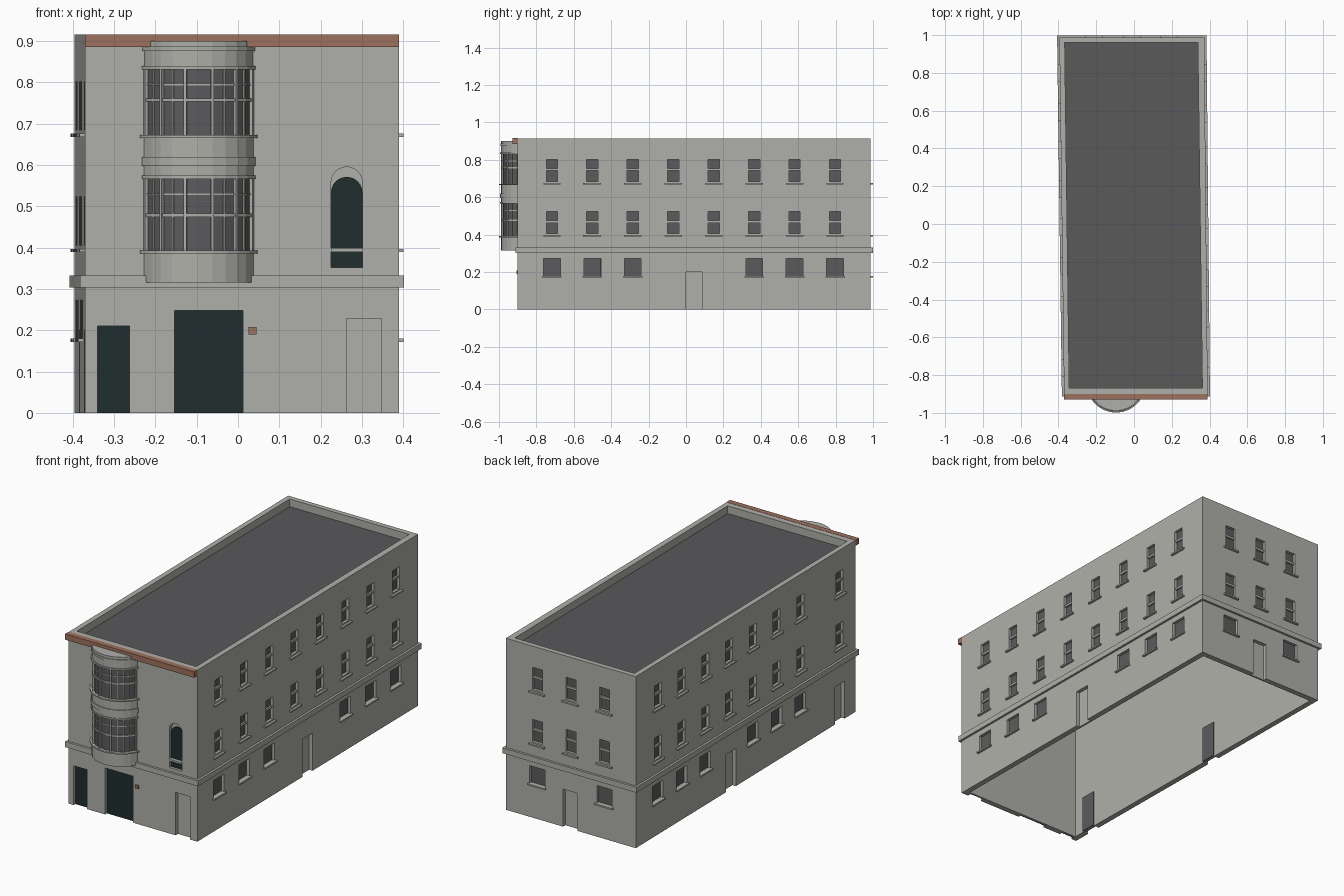
import bpy, bmesh, math
from mathutils import Matrix, Vector

cube = bpy.data.objects.get("Cube")
if cube:
    bpy.data.objects.remove(cube, do_unlink=True)


def material(name, rgb):
    m = bpy.data.materials.new(name)
    m.use_nodes = True
    m.diffuse_color = (*rgb, 1)
    m.node_tree.nodes["Principled BSDF"].inputs["Base Color"].default_value = (*rgb, 1)
    return m


STONE = material("pale_stone", (0.43, 0.43, 0.40))
GLASS = material("dark_glass", (0.105, 0.105, 0.11))
ROOF = material("roof_grey", (0.10, 0.10, 0.105))
GREEN = material("dark_green", (0.014, 0.026, 0.026))
CLAY = material("terracotta", (0.34, 0.165, 0.11))


class Part:
    """Collects prisms into one object."""

    def __init__(self, name, mat):
        self.name, self.mat, self.bm = name, mat, bmesh.new()

    def prism(self, pts, a, b, frame=Matrix()):
        low = [self.bm.verts.new(frame @ Vector((*p, a))) for p in pts]
        high = [self.bm.verts.new(frame @ Vector((*p, b))) for p in pts]
        self.bm.faces.new(low)
        self.bm.faces.new(high)
        for i in range(len(pts)):
            j = (i + 1) % len(pts)
            self.bm.faces.new((low[i], low[j], high[j], high[i]))

    def box(self, frame, u0, u1, z0, z1, d0, d1):
        self.prism([(u0, z0), (u1, z0), (u1, z1), (u0, z1)], d0, d1, frame)

    def finish(self):
        bmesh.ops.recalc_face_normals(self.bm, faces=self.bm.faces)
        mesh = bpy.data.meshes.new(self.name)
        self.bm.to_mesh(mesh)
        self.bm.free()
        mesh.materials.append(self.mat)
        obj = bpy.data.objects.new(self.name, mesh)
        bpy.context.scene.collection.objects.link(obj)
        return obj


# Slightly skewed plan; wall frames use (coordinate along wall, height, outward)
FL, FR, BR, BL = (-0.37, -0.9), (0.39, -0.9), (0.372, 0.987), (-0.395, 0.987)
PLAN = [FL, FR, BR, BL]


def wall_frame(p, q, axis, outward):
    p, q = Vector(p), Vector(q)
    along = (q - p) / (q[axis] - p[axis])
    origin = p - along * p[axis]
    n = Vector((along.y, -along.x)).normalized()
    n = n if n.dot(Vector(outward)) > 0 else -n
    return Matrix(((along.x, 0, n.x, origin.x), (along.y, 0, n.y, origin.y),
                   (0, 1, 0, 0), (0, 0, 0, 1)))


FRONT = wall_frame(FL, FR, 0, (0, -1))
BACK = wall_frame(BL, BR, 0, (0, 1))
LEFT = wall_frame(FR, BR, 1, (1, 0))
RIGHT = wall_frame(FL, BL, 1, (-1, 0))

walls = Part("walls", STONE)
cutter = Part("wall_cutter", STONE)
glass = Part("window_glass", GLASS)
rails = Part("window_rails", STONE)
sills = Part("window_sills", STONE)
course = Part("string_course", STONE)
dark_doors = Part("front_dark_doors", GREEN)
DEPTH = 0.02


def recess(frame, u0, u1, z0, z1, panel=None):
    cutter.box(frame, u0, u1, z0, z1, -DEPTH, 0.05)
    if panel:
        panel.box(frame, u0, u1, max(z0, 0), z1, -DEPTH - 0.001, -DEPTH + 0.005)


def sash_window(frame, u, z0, z1):
    recess(frame, u - 0.03, u + 0.03, z0, z1, glass)
    mid = z0 + (z1 - z0) * 0.54
    rails.box(frame, u - 0.03, u + 0.03, mid - 0.006, mid + 0.006, -DEPTH, -0.006)
    sills.box(frame, u - 0.046, u + 0.046, z0 - 0.016, z0 - 0.008, -0.005, 0.012)


def low_window(frame, u):
    recess(frame, u - 0.045, u + 0.045, 0.18, 0.273, glass)
    sills.box(frame, u - 0.052, u + 0.052, 0.172, 0.18, -0.005, 0.012)


def door(frame, u0, u1, top, panel=None):
    recess(frame, u0, u1, -0.05, top, panel)


# Main shell, hollow interior and sunken roof
walls.prism(PLAN, 0, 0.915)
T = 0.03
cutter.prism([(x - math.copysign(T, x), y - math.copysign(T, y)) for x, y in PLAN], -0.1, 0.845)
ROOF_PLAN = [(-0.343, -0.868), (0.362, -0.868), (0.338, 0.96), (-0.367, 0.96)]
cutter.prism(ROOF_PLAN, 0.87, 1.0)
roof = Part("flat_roof", ROOF)
roof.prism(ROOF_PLAN, 0.868, 0.874)
roof.finish()

# Windows and doors on the sides and back
left_cols = [-0.717 + 0.2163 * i for i in range(8)]
right_cols = [0.798 - 0.204 * i for i in range(7)] + [-0.764]
back_cols = [-0.21, -0.012, 0.186]
for frame, cols in ((LEFT, left_cols), (RIGHT, right_cols), (BACK, back_cols)):
    for u in cols:
        sash_window(frame, u, 0.684, 0.802)
        sash_window(frame, u, 0.405, 0.524)
for i in (0, 1, 2, 5, 6, 7):
    low_window(LEFT, left_cols[i])
for i in (0, 1, 2, 4, 5, 6):
    low_window(RIGHT, right_cols[i])
for i in (0, 2):
    low_window(BACK, back_cols[i])
door(LEFT, 0, 0.085, 0.2)
door(BACK, -0.05, 0.035, 0.2)
inner_doors = Part("inner_door_panels", GLASS)
for u in (0.17, -0.765):
    door(RIGHT, u - 0.042, u + 0.042, 0.2)
    inner_doors.box(RIGHT, u - 0.042, u + 0.042, 0.003, 0.2, -T - 0.006, -T + 0.002)
inner_doors.finish()

# Front doors
door(FRONT, -0.34, -0.262, 0.21, dark_doors)
door(FRONT, -0.154, 0.012, 0.248, dark_doors)
door(FRONT, 0.262, 0.347, 0.228)


# Arched front window
def arch(u, half, base, spring):
    top = [(u + half * math.cos(math.pi * i / 12), spring + half * math.sin(math.pi * i / 12))
           for i in range(13)]
    return [(u - half, base), (u + half, base)] + top


cutter.prism(arch(0.263, 0.038, 0.352, 0.557), -DEPTH, 0.05, FRONT)
arched = Part("arched_window", GREEN)
arched.prism(arch(0.263, 0.038, 0.352, 0.533), -DEPTH - 0.001, -DEPTH + 0.006, FRONT)
arched.finish()
rails.box(FRONT, 0.225, 0.301, 0.389, 0.399, -DEPTH, 0.004)

# Cut every opening out of the shell
shell, tool = walls.finish(), cutter.finish()
tool.hide_render = True
cut = shell.modifiers.new("openings", "BOOLEAN")
cut.operation, cut.solver, cut.object = "DIFFERENCE", "EXACT", tool
bpy.context.view_layer.update()
graph = bpy.context.evaluated_depsgraph_get()
carved = bpy.data.meshes.new_from_object(shell.evaluated_get(graph))
shell.modifiers.clear()
shell.data = carved
bpy.data.objects.remove(tool, do_unlink=True)

# String course around the building
B = 0.012
for frame, p, q, axis in ((FRONT, FL, FR, 0), (BACK, BL, BR, 0), (LEFT, FR, BR, 1), (RIGHT, FL, BL, 1)):
    course.box(frame, p[axis] - B, q[axis] + B, 0.303, 0.332, -0.005, B)

# Terracotta cornice and wall plaque
clay = Part("front_cornice", CLAY)
clay.box(FRONT, -0.37, 0.39, 0.885, 0.916, -0.001, 0.028)
clay.finish()
plaque = Part("wall_plaque", CLAY)
plaque.box(FRONT, 0.026, 0.045, 0.19, 0.208, -0.002, 0.006)
plaque.finish()

# Curved bay window
STEP = math.radians(13.5)
CX, CY, WIDE = -0.095, -0.855, 1.05


def bay_point(r, a):
    return (CX + WIDE * r * math.sin(a), CY - r * math.cos(a))


def bay_ring(part, r, z0, z1):
    part.prism([bay_point(r, k * STEP) for k in range(-6, 7)], z0, z1)


bay = Part("bay_body", STONE)
for r, z0, z1 in ((0.135, 0.316, 0.388), (0.135, 0.57, 0.667), (0.139, 0.597, 0.619),
                  (0.133, 0.835, 0.875), (0.138, 0.875, 0.887), (0.134, 0.887, 0.9)):
    bay_ring(bay, r, z0, z1)
bay_glass = Part("bay_glass", GLASS)
bay_frame = Part("bay_frames", STONE)
for z0, z1 in ((0.388, 0.57), (0.667, 0.835)):
    bay_ring(bay_glass, 0.128, z0, z1)
    bay_ring(bay_frame, 0.144, z0 - 0.002, z0 + 0.005)
    bay_ring(bay_frame, 0.139, z1 - 0.004, z1 + 0.004)
    bay_ring(bay_frame, 0.133, z0 + 0.086, z0 + 0.094)
    bay_ring(bay_frame, 0.131, z1 - 0.043, z1 - 0.039)
    for k in range(-6, 7):
        if k == 0:
            continue
        half = (0.0032 if k % 2 else 0.0018) / 0.13
        outer = 0.136 if k % 2 else 0.132
        a = k * STEP
        bay_frame.prism([bay_point(0.124, a - half), bay_point(outer, a - half),
                         bay_point(outer, a + half), bay_point(0.124, a + half)], z0, z1)

for part in (glass, rails, sills, course, dark_doors, bay, bay_glass, bay_frame):
    part.finish()
